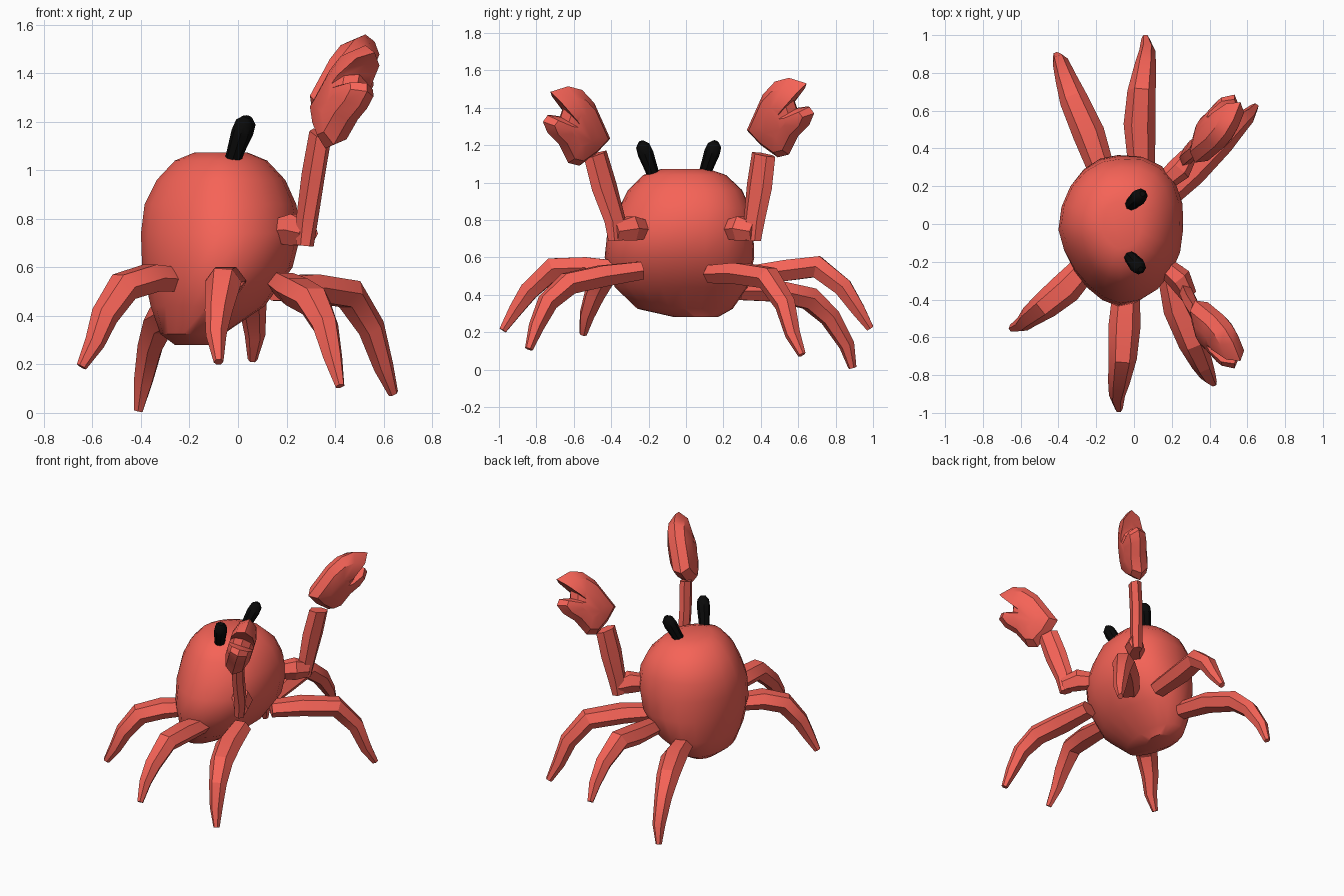
import bpy, bmesh, math
from mathutils import Vector

if "Cube" in bpy.data.objects:
    bpy.data.objects.remove(bpy.data.objects["Cube"])


def material(name, color):
    m = bpy.data.materials.new(name)
    m.diffuse_color = color
    m.use_nodes = True
    m.node_tree.nodes["Principled BSDF"].inputs["Base Color"].default_value = m.diffuse_color
    return m


RED = material("red_shell", (0.92, 0.125, 0.095, 1))
BLACK = material("black", (0.003, 0.003, 0.003, 1))


def loft(name, rings, mat, angle):
    """Skin a list of equal-length vertex rings and cap both ends."""
    bm = bmesh.new()
    loops = [[bm.verts.new(p) for p in r] for r in rings]
    n = len(loops[0])
    for a, b in zip(loops, loops[1:]):
        for i in range(n):
            j = (i + 1) % n
            bm.faces.new((a[i], a[j], b[j], b[i]))
    bm.faces.new(loops[0])
    bm.faces.new(loops[-1])
    bmesh.ops.recalc_face_normals(bm, faces=bm.faces)
    me = bpy.data.meshes.new(name)
    bm.to_mesh(me)
    bm.free()
    ob = bpy.data.objects.new(name, me)
    bpy.context.collection.objects.link(ob)
    me.materials.append(mat)
    bpy.ops.object.select_all(action='DESELECT')
    ob.select_set(True)
    bpy.context.view_layer.objects.active = ob
    bpy.ops.object.shade_smooth_by_angle(angle=math.radians(angle))
    return ob


def limb(name, path, widths, heights, mat=RED, sides=6, angle=25, side=None):
    """Tapered tube along a path; width is sideways, height is across it."""
    pts = [Vector(p) for p in path]
    run = pts[-1] - pts[0]
    side = Vector(side or (-run.y, run.x, 0)).normalized()
    rings = []
    for i, p in enumerate(pts):
        t = (pts[min(i + 1, len(pts) - 1)] - pts[max(i - 1, 0)]).normalized()
        s = (side - t * side.dot(t)).normalized()
        u = s.cross(t)
        rings.append([p + s * (math.cos(a) * widths[i] / 2) + u * (math.sin(a) * heights[i] / 2)
                      for a in (2 * math.pi * k / sides for k in range(sides))])
    return loft(name, rings, mat, angle)


# Body: stacked ovals (z, x min, x max, y min, y max), slightly skewed to the front left
body = [(0.28, -0.26, -0.10, -0.06, 0.17), (0.325, -0.32, -0.06, -0.26, 0.25),
        (0.44, -0.36, 0.11, -0.38, 0.33), (0.60, -0.395, 0.225, -0.435, 0.365),
        (0.74, -0.40, 0.26, -0.42, 0.36), (0.86, -0.385, 0.24, -0.36, 0.345),
        (0.96, -0.335, 0.195, -0.31, 0.30), (1.04, -0.26, 0.12, -0.23, 0.215),
        (1.073, -0.18, 0.04, -0.13, 0.12)]
rings = []
for z, x0, x1, y0, y1 in body:
    ring = []
    for k in range(20):
        a = 2 * math.pi * k / 20
        skew = max(0, math.sin(2 * a)) * 0.07 * (x1 - x0) / 2
        ring.append(((x0 + x1) / 2 + (x1 - x0) / 2 * math.cos(a) + skew,
                     (y0 + y1) / 2 + (y1 - y0) / 2 * math.sin(a) + skew, z))
    rings.append(ring)
loft("body", rings, RED, 40)

# Six bent legs
legs = {
    "left_front_leg": [(0.16, 0.14, 0.51), (0.30, 0.28, 0.515), (0.46, 0.44, 0.49),
                       (0.55, 0.53, 0.35), (0.60, 0.57, 0.19), (0.64, 0.62, 0.08)],
    "left_middle_leg": [(0.04, 0.30, 0.50), (0.03, 0.53, 0.53), (0.04, 0.70, 0.55),
                        (0.06, 0.84, 0.44), (0.07, 0.92, 0.32), (0.06, 0.985, 0.22)],
    "left_back_leg": [(-0.17, 0.28, 0.42), (-0.24, 0.48, 0.42), (-0.32, 0.66, 0.38),
                      (-0.36, 0.77, 0.28), (-0.39, 0.86, 0.13), (-0.41, 0.89, 0.01)],
    "right_front_leg": [(0.19, -0.24, 0.53), (0.24, -0.45, 0.50), (0.31, -0.63, 0.46),
                        (0.36, -0.74, 0.36), (0.39, -0.80, 0.23), (0.42, -0.84, 0.11)],
    "right_middle_leg": [(-0.04, -0.33, 0.53), (-0.05, -0.54, 0.545), (-0.06, -0.71, 0.54),
                         (-0.08, -0.84, 0.42), (-0.09, -0.91, 0.32), (-0.08, -0.98, 0.21)],
    "right_back_leg": [(-0.25, -0.22, 0.55), (-0.36, -0.34, 0.555), (-0.47, -0.43, 0.52),
                       (-0.55, -0.49, 0.40), (-0.59, -0.53, 0.29), (-0.645, -0.55, 0.19)],
}
for name, path in legs.items():
    limb(name, path, (0.14, 0.17, 0.15, 0.115, 0.085, 0.04),
         (0.11, 0.13, 0.135, 0.115, 0.085, 0.045))

# Claw outline: (outward y, z) around the pincer, notch facing outward
outline = [(0.325, 1.28), (0.40, 1.20), (0.49, 1.135), (0.55, 1.15), (0.60, 1.25),
           (0.66, 1.31), (0.685, 1.37), (0.66, 1.405), (0.59, 1.395), (0.575, 1.44),
           (0.60, 1.48), (0.645, 1.53), (0.55, 1.56), (0.475, 1.54), (0.41, 1.47)]


def claw(name, sign, dy, dz):
    """Inflated pincer leaning forward; layers are (offset along normal, scale)."""
    lean_y, lean_z = 0.5, 0.32
    n = Vector((1, -lean_y, -lean_z)).normalized()
    rings = []
    for d, s in ((-0.08, 0.4), (-0.055, 0.8), (0, 1), (0.055, 0.8), (0.08, 0.4)):
        ring = []
        for y, z in outline:
            y, z = 0.49 + (y - 0.49) * s, 1.34 + (z - 1.34) * s
            x = 0.425 + lean_y * (y - 0.49) + lean_z * (z - 1.34)
            p = Vector((x, y, z)) + n * d
            ring.append((p.x, sign * (p.y + dy), p.z + dz))
        rings.append(ring)
    loft(name, rings, RED, 35)


claw("left_claw", 1, 0, 0)
claw("right_claw", -1, 0.08, -0.045)

# Arms: chunky shoulder, then a long flat forearm up to each claw
for name, sign, elbow, top in (("left", 1, 0.365, 0.415), ("right", -1, 0.38, 0.485)):
    limb(name + "_shoulder", [(0.18, sign * 0.24, 0.75), (0.24, sign * 0.29, 0.755),
                              (0.29, sign * elbow, 0.74)],
         (0.11, 0.13, 0.09), (0.12, 0.15, 0.11))
    limb(name + "_forearm", [(0.275, sign * (elbow - 0.005), 0.69), (0.285, sign * elbow, 0.80),
                             (0.31, sign * (elbow * 0.45 + top * 0.55), 0.98),
                             (0.34, sign * top, 1.15)],
         (0.09, 0.125, 0.15, 0.14), (0.07, 0.08, 0.08, 0.08), side=(0.5, sign, 0))

# Eye stalks
for name, base, tip in (("left_eye", (-0.02, 0.10, 1.05), (0.045, 0.16, 1.22)),
                        ("right_eye", (-0.025, -0.17, 1.03), (0.035, -0.24, 1.22))):
    a, b = Vector(base), Vector(tip)
    w = (0.065, 0.075, 0.085, 0.075, 0.03)
    limb(name, [a.lerp(b, t) for t in (0, 0.35, 0.65, 0.88, 1)], w, w, BLACK, 8, 40)
